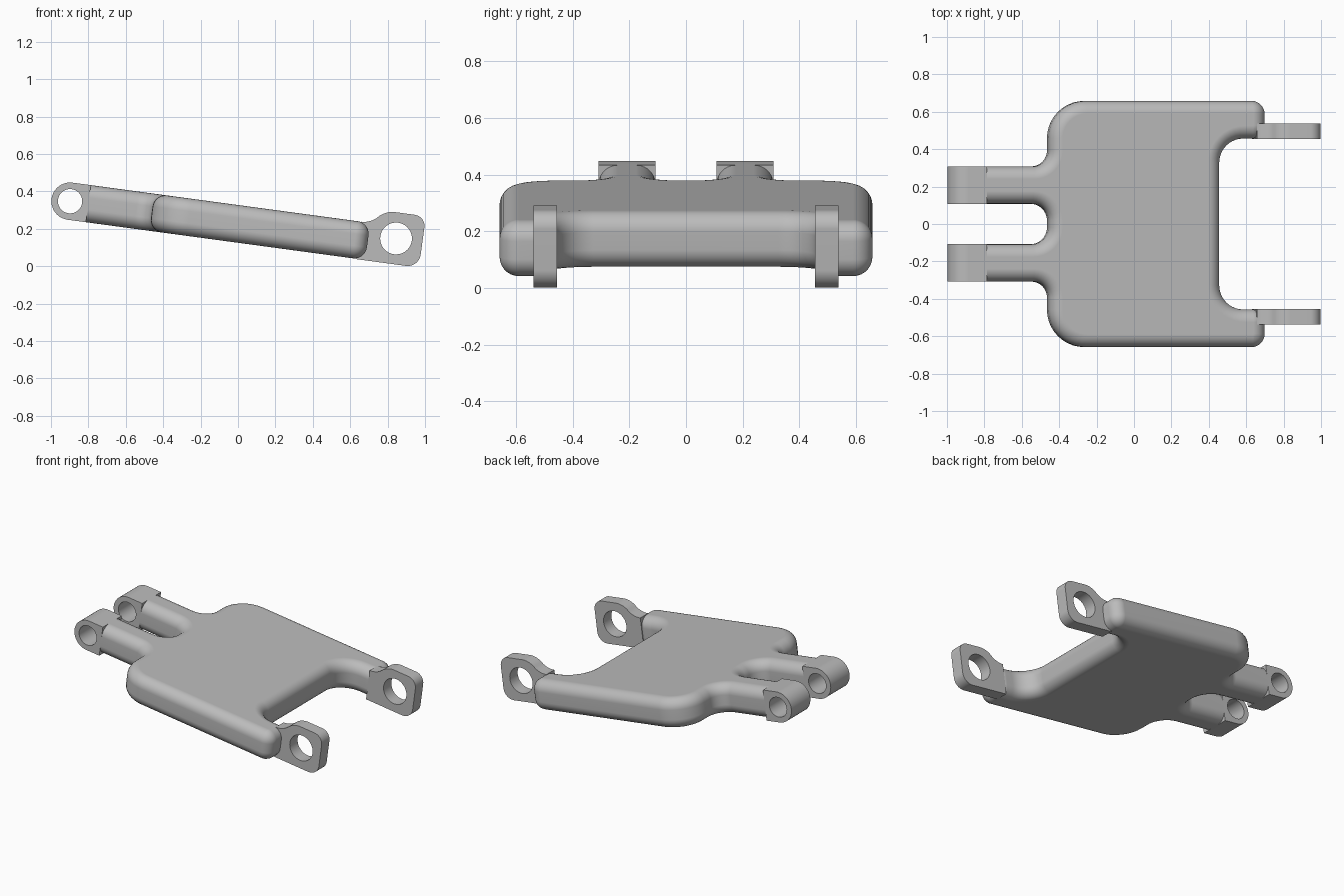
import bpy, bmesh, math
from mathutils import Vector, Matrix

cube = bpy.data.objects.get("Cube")
if cube:
    bpy.data.objects.remove(cube, do_unlink=True)

grey = bpy.data.materials.new("plain grey")
grey.use_nodes = True
colour = (0.5, 0.5, 0.5, 1)
grey.diffuse_color = colour
grey.node_tree.nodes["Principled BSDF"].inputs["Base Color"].default_value = colour

HALF = 0.1        # half thickness of the plate
ROUND = 0.068     # radius of the plate's rounded rim
PLACE = Matrix.Translation((0, 0, 0.226)) @ Matrix.Rotation(math.radians(7.7), 4, 'Y')


def rounded(corners, inset=0.0, steps=10):
    """Counter-clockwise outline with rounded corners; open ends are not inset."""
    n = len(corners)
    pts = [Vector(c[:2]) for c in corners]
    out = []
    for i in range(n):
        prev, cur, nxt = pts[i - 1], pts[i], pts[(i + 1) % n]
        dp, dn = (cur - prev).normalized(), (nxt - cur).normalized()
        r = corners[i][2]
        c = cur.copy()
        for d, a, b in ((dp, prev, cur), (dn, cur, nxt)):
            if not (a.x < -0.8 and b.x < -0.8):
                c -= Vector((d.y, -d.x)) * inset
        if r == 0:
            out.append(c)
            continue
        r += -inset if dp.cross(dn) > 0 else inset
        for k in range(steps + 1):
            t = math.pi / 2 * k / steps
            out.append(c - dp * r + dp * r * math.sin(t) + dn * r * (1 - math.cos(t)))
    return out


def finish(name, bm):
    bmesh.ops.recalc_face_normals(bm, faces=bm.faces)
    bm.transform(PLACE)
    mesh = bpy.data.meshes.new(name)
    bm.to_mesh(mesh)
    bm.free()
    mesh.materials.append(grey)
    ob = bpy.data.objects.new(name, mesh)
    bpy.context.collection.objects.link(ob)
    bpy.ops.object.select_all(action='DESELECT')
    ob.select_set(True)
    bpy.context.view_layer.objects.active = ob
    bpy.ops.object.shade_smooth_by_angle(angle=math.radians(35))
    mod = ob.modifiers.new("even shading", 'WEIGHTED_NORMAL')
    mod.keep_sharp = True


def lug(name, corners, hole, radius, y0, y1):
    """Flat eye: a side profile with a round hole, extruded across y."""
    bm = bmesh.new()
    circle = [Vector((hole[0] + radius * math.cos(math.tau * k / 40),
                      hole[1] + radius * math.sin(math.tau * k / 40))) for k in range(40)]
    edges = []
    for loop in (rounded(corners), circle):
        vs = [bm.verts.new((p.x, y0, p.y)) for p in loop]
        edges += [bm.edges.new((vs[i - 1], vs[i])) for i in range(len(vs))]
    bmesh.ops.triangle_fill(bm, edges=edges, use_beauty=True)
    ext = bmesh.ops.extrude_face_region(bm, geom=bm.faces[:], use_keep_orig=True)
    moved = [g for g in ext["geom"] if isinstance(g, bmesh.types.BMVert)]
    bmesh.ops.translate(bm, verts=moved, vec=(0, y1 - y0, 0))
    finish(name, bm)


# Plate with two rear arms and two front prongs: rounded rim lofted in rings
half = [(0.455, 0.457, 0.13), (0.70, 0.457, 0.07), (0.70, 0.658, 0.07),
        (-0.465, 0.658, 0.2), (-0.465, 0.308, 0.085), (-0.81, 0.308, 0),
        (-0.81, 0.108, 0), (-0.465, 0.108, 0.09)]
outline = half + [(x, -y, r) for x, y, r in reversed(half)]
angles = [math.pi / 2 * k / 7 for k in range(8)]
levels = [(ROUND * (1 - math.sin(a)), HALF - ROUND + ROUND * math.cos(a)) for a in angles]
levels += [(d, -w) for d, w in reversed(levels)]
bm = bmesh.new()
rings = [[bm.verts.new((p.x, p.y, w)) for p in rounded(outline, d)] for d, w in levels]
for a, b in zip(rings, rings[1:]):
    for i in range(len(a)):
        bm.faces.new((a[i - 1], a[i], b[i], b[i - 1]))
bm.faces.new(rings[0])
bm.faces.new(rings[-1])
finish("plate", bm)

# Round eyes on the arms and taller eyes on the prongs, one pair per side
arm_eye = [(-0.807, -HALF, 0), (-0.807, HALF, 0), (-1.006, HALF, HALF), (-1.006, -HALF, HALF)]
prong_eye = [(0.65, -0.102, 0), (0.99, -0.102, 0.07), (0.99, 0.175, 0.06),
             (0.775, 0.175, 0.045), (0.70, HALF, 0.045), (0.65, HALF, 0)]
for side, s in (("left", -1), ("right", 1)):
    lug("arm_eye_" + side, arm_eye, (-0.906, 0), 0.065, s * 0.108, s * 0.308)
    lug("prong_eye_" + side, prong_eye, (0.848, 0.036), 0.085, s * 0.455, s * 0.538)
